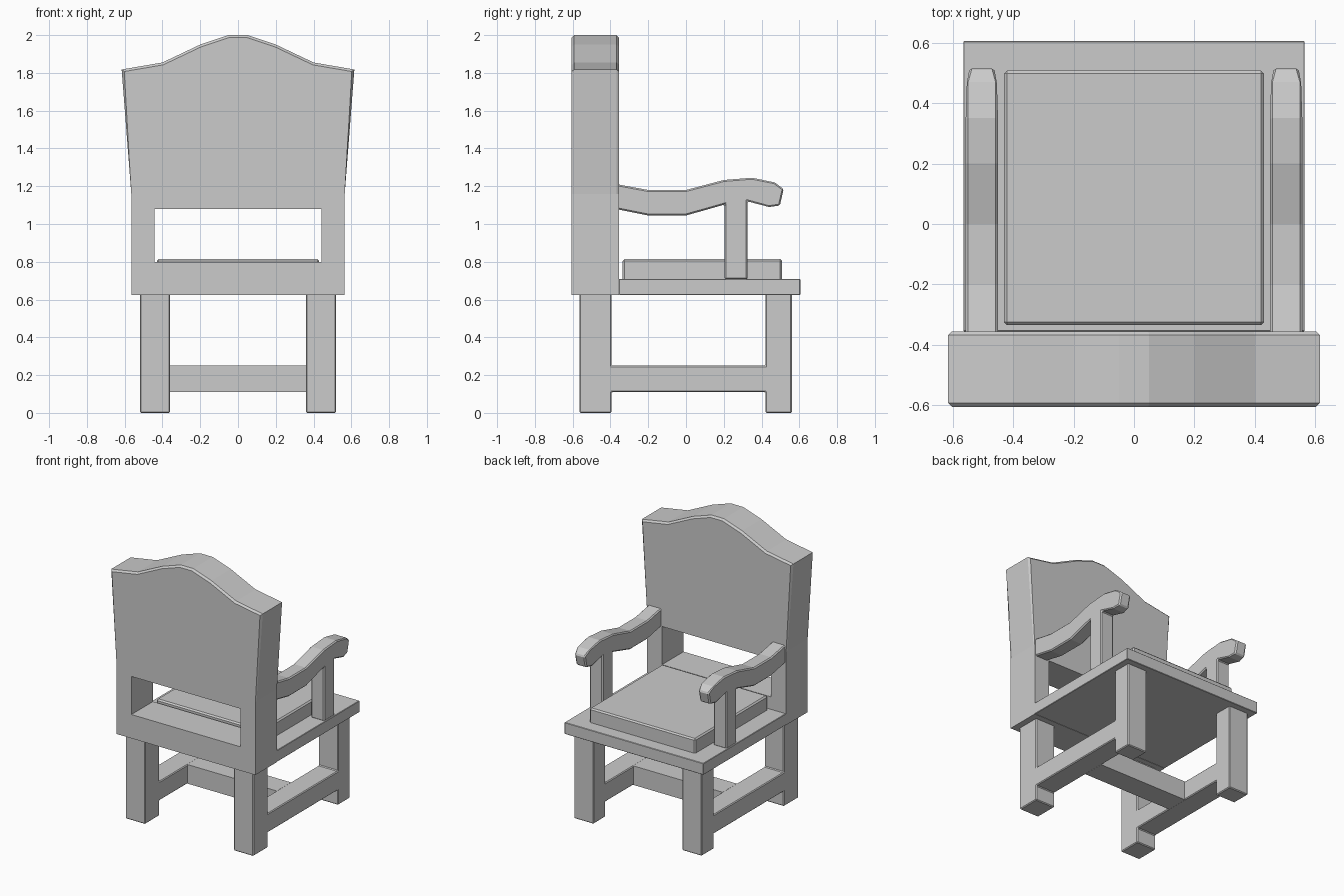
import bpy, bmesh

if "Cube" in bpy.data.objects:
    bpy.data.objects.remove(bpy.data.objects["Cube"])


def make(name, bm, bevel=0.0, mirror=False, limit='ANGLE'):
    bmesh.ops.recalc_face_normals(bm, faces=bm.faces[:])
    me = bpy.data.meshes.new(name)
    bm.to_mesh(me)
    bm.free()
    ob = bpy.data.objects.new(name, me)
    bpy.context.collection.objects.link(ob)
    if mirror:
        ob.modifiers.new("mirror", 'MIRROR').merge_threshold = 0.0005
    if bevel:
        b = ob.modifiers.new("bevel", 'BEVEL')
        b.width, b.segments, b.limit_method = bevel, 1, limit
    return ob


def prism(pts, axis, lo, hi):
    """Extrude a side (axis 'x': y,z) or front (axis 'y': x,z) profile."""
    bm = bmesh.new()
    co = (lambda p: (lo, p[0], p[1])) if axis == 'x' else (lambda p: (p[0], lo, p[1]))
    face = bm.faces.new([bm.verts.new(co(p)) for p in pts])
    ext = bmesh.ops.extrude_face_region(bm, geom=[face])
    d = hi - lo
    bmesh.ops.translate(bm, verts=[v for v in ext['geom'] if isinstance(v, bmesh.types.BMVert)],
                        vec=(d, 0, 0) if axis == 'x' else (0, d, 0))
    return bm


def box(name, x, y, z, bevel=0.0):
    pts = [(y[0], z[0]), (y[1], z[0]), (y[1], z[1]), (y[0], z[1])]
    return make(name, prism(pts, 'x', *x), bevel)


# Backrest: half profile around the opening, mirrored; only the upper rim is bevelled
half = [(0, .625), (.565, .625), (.565, 1.16), (.616, 1.818), (.4, 1.855), (.2, 1.95),
        (.05, 2), (0, 2), (0, 1.08), (.443, 1.08), (.443, .8), (0, .8)]
bm = prism(half, 'y', -.605, -.355)
bmesh.ops.delete(bm, context='FACES_ONLY',
                 geom=[f for f in bm.faces if all(abs(v.co.x) < 1e-5 for v in f.verts)])
weight = bm.edges.layers.float.new('bevel_weight_edge')
for e in bm.edges:
    a, b = e.verts
    rim = abs(a.co.y - b.co.y) < 1e-5 and abs(a.co.x - b.co.x) > 1e-3
    if rim and min(a.co.z, b.co.z) > 1.15:
        e[weight] = 1.0
make("backrest", bm, .013, True, 'WEIGHT')

# Seat board and cushion
box("seat", (-.565, .565), (-.355, .605), (.625, .71), .003)
box("cushion", (-.43, .43), (-.335, .508), (.70, .815), .01)

# Side frames: front leg, back leg and stretcher in one piece
frame = [(-.565, 0), (-.395, 0), (-.395, .11), (.42, .11), (.42, 0), (.56, 0), (.56, .63),
         (.42, .63), (.42, .25), (-.395, .25), (-.395, .63), (-.565, .63)]
make("leg_frames", prism(frame, 'x', .36, .52), .006, True)

# Cross stretcher
box("cross_stretcher", (-.365, .365), (-.07, .095), (.11, .25))

# Armrests with their posts, narrowed at the tip
arm = [(-.40, 1.217), (-.2, 1.18), (0, 1.18), (.2, 1.233), (.35, 1.245), (.47, 1.22),
       (.517, 1.185), (.497, 1.098), (.44, 1.09), (.325, 1.12), (.325, .705), (.205, .705),
       (.205, 1.103), (0, 1.045), (-.2, 1.045), (-.40, 1.085)]
bm = prism(arm, 'x', .45, .557)
for v in bm.verts:
    if v.co.y > .48:
        v.co.x = .5035 + (v.co.x - .5035) * .75
make("armrests", bm, .008, True)
